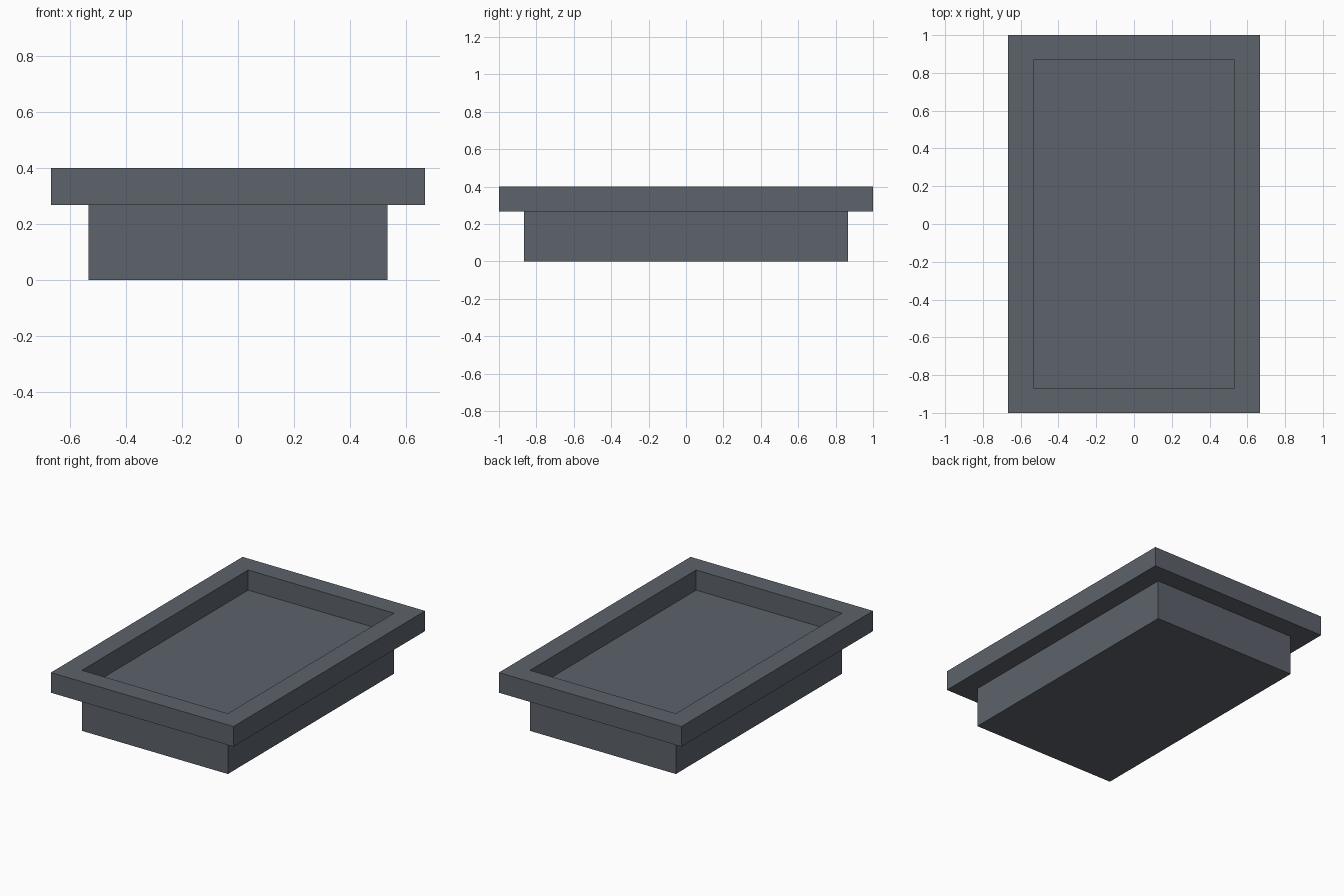
import bpy, bmesh

if "Cube" in bpy.data.objects:
    bpy.data.objects.remove(bpy.data.objects["Cube"])

IN_X, IN_Y = 0.533, 0.867      # body and recess half sizes
OUT_X, OUT_Y = 0.667, 1.0      # rim half sizes
Z_FLOOR, Z_TOP = 0.267, 0.4

slate = bpy.data.materials.new("slate grey")
slate.diffuse_color = (0.109, 0.124, 0.147, 1)
slate.use_nodes = True
slate.node_tree.nodes["Principled BSDF"].inputs["Base Color"].default_value = slate.diffuse_color


def finish(bm, name):
    bmesh.ops.recalc_face_normals(bm, faces=bm.faces)
    mesh = bpy.data.meshes.new(name)
    bm.to_mesh(mesh)
    bm.free()
    mesh.materials.append(slate)
    obj = bpy.data.objects.new(name, mesh)
    bpy.context.collection.objects.link(obj)
    return obj


def ring(bm, hx, hy, z):
    return [bm.verts.new((sx * hx, sy * hy, z))
            for sx, sy in ((-1, -1), (1, -1), (1, 1), (-1, 1))]


# Solid body, whose top is the tray floor
bm = bmesh.new()
low, high = ring(bm, IN_X, IN_Y, 0), ring(bm, IN_X, IN_Y, Z_FLOOR)
bm.faces.new(low)
bm.faces.new(high)
for i in range(4):
    j = (i + 1) % 4
    bm.faces.new((low[i], low[j], high[j], high[i]))
finish(bm, "tray_body")

# Overhanging rim: a rectangular section swept round the four corners
bm = bmesh.new()
section = [ring(bm, OUT_X, OUT_Y, Z_FLOOR), ring(bm, OUT_X, OUT_Y, Z_TOP),
           ring(bm, IN_X, IN_Y, Z_TOP), ring(bm, IN_X, IN_Y, Z_FLOOR)]
for k in range(4):
    a, b = section[k], section[(k + 1) % 4]
    for i in range(4):
        j = (i + 1) % 4
        bm.faces.new((a[i], a[j], b[j], b[i]))
finish(bm, "tray_rim")
